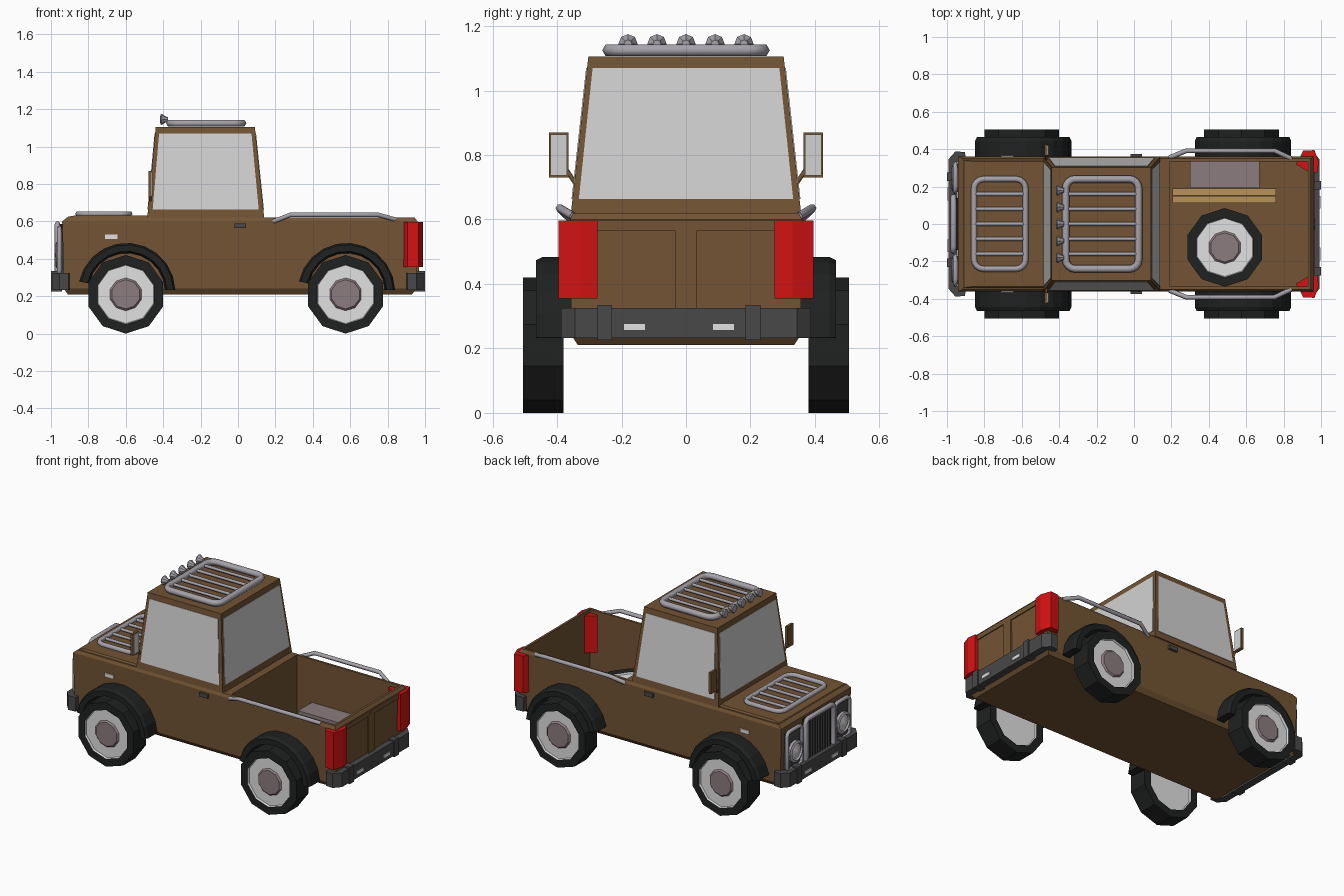
import bpy, bmesh, math
from mathutils import Vector as V

if "Cube" in bpy.data.objects:
    bpy.data.objects.remove(bpy.data.objects["Cube"])

def mat(name, *c):
    m = bpy.data.materials.new(name)
    m.diffuse_color = (*c, 1)
    m.use_nodes = True
    m.node_tree.nodes["Principled BSDF"].inputs["Base Color"].default_value = m.diffuse_color
    return m

BROWN = mat("brown_paint", .17, .088, .034)
BLACK = mat("black_rubber", .014, .015, .015)
DARK = mat("dark_grey", .065, .065, .068)
WHITE = mat("white", .75, .75, .75)
GLASS = mat("pale_glass", .64, .64, .64)
SILVER = mat("silver", .38, .36, .40)
MAUVE = mat("mauve_grey", .26, .20, .21)
RED = mat("red", .65, .006, .006)
WOOD = mat("wood", .48, .29, .10)

def finish(name, bm, *mats):
    bmesh.ops.recalc_face_normals(bm, faces=bm.faces)
    me = bpy.data.meshes.new(name)
    bm.to_mesh(me)
    bm.free()
    for m in mats:
        me.materials.append(m)
    ob = bpy.data.objects.new(name, me)
    bpy.context.collection.objects.link(ob)
    return ob

def loft(name, rings, m):
    """Skin a list of equal-length point rings and cap both ends."""
    bm = bmesh.new()
    R = [[bm.verts.new(p) for p in r] for r in rings]
    n = len(R[0])
    for a, b in zip(R, R[1:]):
        for i in range(n):
            bm.faces.new((a[i], a[(i + 1) % n], b[(i + 1) % n], b[i]))
    bm.faces.new(R[0])
    bm.faces.new(R[-1])
    return finish(name, bm, m)

def rect(z, x0, x1, y):
    return [(x0, -y, z), (x1, -y, z), (x1, y, z), (x0, y, z)]

def box(name, x0, x1, y0, y1, z0, z1, m):
    return loft(name, [[(x0, y0, z), (x1, y0, z), (x1, y1, z), (x0, y1, z)] for z in (z0, z1)], m)

def prism(name, pts, z0, z1, m):
    return loft(name, [[(x, y, z) for x, y in pts] for z in (z0, z1)], m)

def lathe(name, c, axis, up, prof, ids, mats, n=10):
    """Spin (radius, height) profile about axis; ids gives the material per band."""
    c, axis, up = V(c), V(axis), V(up)
    side = axis.cross(up)
    bm = bmesh.new()
    R = []
    for r, h in prof:
        if r == 0:
            R.append([bm.verts.new(c + axis * h)] * n)
        else:
            R.append([bm.verts.new(c + axis * h + r * (math.cos(t) * up + math.sin(t) * side))
                      for t in (2 * math.pi * i / n for i in range(n))])
    for k, (a, b) in enumerate(zip(R, R[1:])):
        for i in range(n):
            j = (i + 1) % n
            vs = list(dict.fromkeys((a[i], a[j], b[j], b[i])))
            bm.faces.new(vs).material_index = ids[k]
    return finish(name, bm, *mats)

def tube(name, pts, r, m, closed=False):
    cu = bpy.data.curves.new(name, 'CURVE')
    cu.dimensions = '3D'
    cu.bevel_depth = r
    cu.bevel_resolution = 1
    cu.use_fill_caps = True
    s = cu.splines.new('POLY')
    s.points.add(len(pts) - 1)
    for p, q in zip(s.points, pts):
        p.co = (*q, 1)
    s.use_cyclic_u = closed
    s.use_smooth = True
    cu.materials.append(m)
    ob = bpy.data.objects.new(name, cu)
    bpy.context.collection.objects.link(ob)
    bpy.ops.object.select_all(action='DESELECT')
    ob.select_set(True)
    bpy.context.view_layer.objects.active = ob
    bpy.ops.object.convert(target='MESH')
    return ob

def round_rect(u0, u1, v0, v1, r, n=4):
    pts = []
    for k, (u, v) in enumerate([(u1 - r, v1 - r), (u0 + r, v1 - r), (u0 + r, v0 + r), (u1 - r, v0 + r)]):
        for i in range(n + 1):
            t = math.pi / 2 * (k + i / n)
            pts.append((u + r * math.cos(t), v + r * math.sin(t)))
    return pts

# lower body with a hollow load bed
body = loft("body", [rect(.21, -.91, .93, .335), rect(.24, -.93, .955, .355),
                     rect(.60, -.94, .96, .36), rect(.62, -.915, .945, .35)], BROWN)
cutter = box("bed_cutter", .19, .93, -.335, .335, .235, .9, BROWN)
cutter.hide_render = True
mod = body.modifiers.new("bed", 'BOOLEAN')
mod.object = cutter
mod.operation = 'DIFFERENCE'
mod.solver = 'EXACT'
bpy.context.view_layer.objects.active = body
bpy.ops.object.modifier_apply(modifier="bed")
bpy.data.objects.remove(cutter)
loft("hood", [rect(.61, -.92, -.46, .345), rect(.625, -.91, -.46, .34), rect(.632, -.87, -.46, .335)], BROWN)

# cab and window plates
lo, hi = rect(.62, -.485, .14, .357), rect(1.105, -.44, .09, .303)
loft("cab", [lo, hi], BROWN)
for i, (name, mu) in enumerate([("right_window", .04), ("rear_window", .028),
                                ("left_window", .04), ("windscreen", .028)]):
    a, b, c, d = (V(p) for p in (lo[i], lo[(i + 1) % 4], hi[(i + 1) % 4], hi[i]))
    nrm = (b - a).cross(d - a).normalized() * .003
    q = [a.lerp(b, u).lerp(d.lerp(c, u), v) for u, v in
         ((mu, .09), (1 - mu, .09), (1 - mu, .927), (mu, .927))]
    loft(name, [[p - nrm for p in q], [p + nrm for p in q]], GLASS)

# wheels, spare wheel and wheel-arch flares
prof = [(0, .012), (.156, .012), (.16, 0), (.21, 0), (.21, .125), (.16, .125),
        (.156, .112), (.088, .112), (.078, .122), (0, .122)]
ids = [1, 1, 0, 0, 0, 1, 1, 2, 2]
for s, sn in ((1, "left"), (-1, "right")):
    for x, xn in ((-.6, "front"), (.575, "rear")):
        lathe(f"{xn}_{sn}_wheel", (x, s * .38, .21), (0, s, 0), (0, 0, 1), prof, ids, (BLACK, WHITE, MAUVE))
        rings = []
        for k in range(11):
            t = math.radians(2 + 166 * k / 10)
            rings.append([(x + .005 + r * math.cos(t), s * y, .225 + r * math.sin(t))
                          for r, y in ((.205, .35), (.26, .35), (.26, .445), (.25, .465), (.215, .465))])
        loft(f"{xn}_{sn}_flare", rings, BLACK)
lathe("spare_wheel", (.485, -.125, .235), (0, 0, 1), (0, 1, 0),
      [(r, h * .8) for r, h in prof], ids, (BLACK, WHITE, MAUVE))

# cargo
box("cargo_box", .30, .67, .192, .335, .23, .34, MAUVE)
for i in range(4):
    y = .112 + .02 * i
    box("plank", .205, .76, y, y + .018, .23, .27 + .008 * (i % 2), WOOD)

# racks on roof and hood
for name, x0, x1, z, r in (("roof_rack", -.365, .025, 1.125, .02), ("hood_rack", -.855, -.58, .64, .016)):
    tube(name, [(x, y, z) for x, y in round_rect(x0, x1, -.24, .24, .05)], r, SILVER, True)
    for i in range(5):
        y = -.16 + .08 * i
        tube(name + "_bar", [(x0, y, z), (x1, y, z)], .01, SILVER)

# roof lamps
for i in range(5):
    lathe("roof_lamp", (-.375, -.18 + .09 * i, 1.145), (-1, 0, 0), (0, 0, 1),
          [(0, 0), (.012, 0), (.018, .015), (.03, .033), (.025, .04), (0, .043)],
          [0, 0, 0, 0, 0], (SILVER,), 8)

for s, sn in ((1, "left"), (-1, "right")):
    # bed rail
    tube(sn + "_bed_rail", [(.19, s * .355, .6), (.28, s * .392, .635), (.75, s * .392, .635),
                            (.84, s * .35, .61)], .013, SILVER)
    # tail lamp wrapping the corner
    prism(sn + "_tail_lamp", [(x, s * y) for x, y in ((.885, .355), (.905, .392), (.965, .395), (.988, .33),
                              (.98, .275), (.94, .275), (.865, .32))], .355, .597, RED)
    # mirror with arm
    box(sn + "_mirror", -.478, -.462, *sorted((s * .365, s * .425)), .73, .87, BROWN)
    box(sn + "_mirror_glass", -.462, -.457, *sorted((s * .369, s * .421)), .736, .864, GLASS)
    tube(sn + "_mirror_arm", [(-.465, s * .335, .70), (-.468, s * .345, .715), (-.47, s * .375, .76)], .007, BROWN)
    # door handle and side marker
    box(sn + "_door_handle", -.02, .042, *sorted((s * .35, s * .375)), .565, .59, DARK)
    box(sn + "_side_marker", -.71, -.645, *sorted((s * .35, s * .366)), .505, .53, WHITE)
    # headlamp with its frame
    lathe(sn + "_headlamp", (-.935, s * .245, .42), (-1, 0, 0), (0, 0, 1),
          [(0, 0), (.07, 0), (.07, .035), (.055, .042), (.05, .03), (0, .045)],
          [0, 0, 0, 0, 1], (SILVER, GLASS), 12)
    tube(sn + "_headlamp_frame", [(-.955, s * y, z) for y, z in round_rect(.172, .322, .315, .565, .025, 2)],
         .013, SILVER, True)
    box(sn + "_headlamp_panel", -.953, -.93, *sorted((s * .172, s * .322)), .315, .565, DARK)

# grille
box("grille_panel", -.957, -.93, -.14, .14, .29, .585, BLACK)
tube("grille_frame", [(-.965, y, z) for y, z in round_rect(-.145, .145, .285, .585, .025, 2)], .016, SILVER, True)
for i in range(9):
    y = -.104 + .026 * i
    box("grille_bar", -.968, -.95, y - .005, y + .005, .3, .575, DARK)

# bumpers with clamps and lamps
half = [(.905, .385), (.955, .388), (.993, .345)]
inner = [(.945, .33), (.9, .36)]
outline = half + [(x, -y) for x, y in half[::-1]] + [(x, -y) for x, y in inner[::-1]] + inner
for s, name, off in ((1, "rear", -.022), (-1, "front", .022)):
    prism(name + "_bumper", [(s * x, y) for x, y in outline], .232, .325, DARK)
    for d in (-1, 1):
        y = off + d * .23
        box(name + "_bumper_clamp", *sorted((s * .94, s * 1.0)), y - .023, y + .023, .226, .335, DARK)
        y = off + d * .138
        box(name + "_bumper_lamp", *sorted((s * .985, s * .998)), y - .034, y + .034, .255, .277, WHITE)

# tailgate trim
loft("tailgate_strip", [[(x, y, z) for y, z in ((-.032, .3), (.032, .3), (.032, .565), (0, .597), (-.032, .565))]
                        for x in (.94, .967)], BROWN)
box("tailgate_lip", .93, .966, -.275, .275, .565, .597, BROWN)
